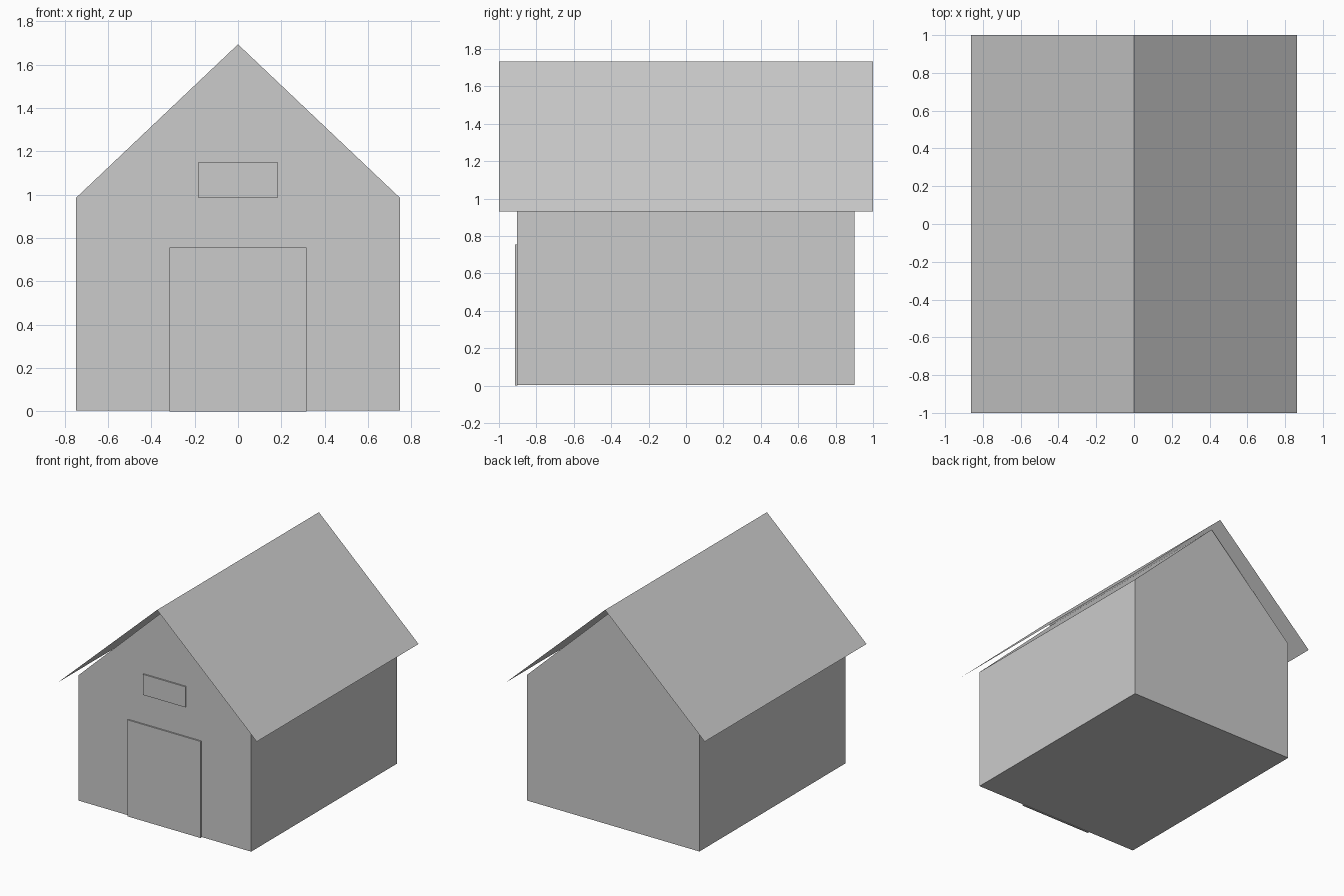
import bpy
import bmesh

cube = bpy.data.objects.get("Cube")
if cube:
    bpy.data.objects.remove(cube, do_unlink=True)

# Plain grey shared by every part
grey = bpy.data.materials.new("plain_grey")
grey.use_nodes = True
colour = (0.6, 0.6, 0.6, 1)
grey.diffuse_color = colour
grey.node_tree.nodes["Principled BSDF"].inputs["Base Color"].default_value = colour


def extruded(name, profile, y0, y1, closed=True):
    """Sweep an x-z profile from y0 to y1; closed profiles become capped solids."""
    bm = bmesh.new()
    front = [bm.verts.new((x, y0, z)) for x, z in profile]
    back = [bm.verts.new((x, y1, z)) for x, z in profile]
    count = len(profile)
    for i in range(count if closed else count - 1):
        j = (i + 1) % count
        bm.faces.new((front[i], front[j], back[j], back[i]))
    if closed:
        bm.faces.new(front)
        bm.faces.new(back[::-1])
        bmesh.ops.recalc_face_normals(bm, faces=bm.faces)
    else:
        for face in bm.faces:
            face.normal_update()
            if face.normal.z < 0:
                face.normal_flip()
    mesh = bpy.data.meshes.new(name)
    bm.to_mesh(mesh)
    bm.free()
    mesh.materials.append(grey)
    obj = bpy.data.objects.new(name, mesh)
    bpy.context.collection.objects.link(obj)
    return obj


def rectangle(half, z0, z1):
    return [(-half, z0), (half, z0), (half, z1), (-half, z1)]


HALF, EAVE, FRONT, BACK = 0.746, 0.986, -0.903, 0.9

# Walls and the gabled loft above them
extruded("walls", rectangle(HALF, 0.004, EAVE), FRONT, BACK)
extruded("gable_loft", [(-HALF, EAVE), (HALF, EAVE), (0, 1.693)], FRONT, BACK)

# Thin overhanging roof sheet
extruded("roof", [(-0.862, 0.932), (0, 1.732), (0.862, 0.932)], -1, 1, closed=False)

# Door and loft hatch, standing slightly proud of the front wall
extruded("door", rectangle(0.317, 0, 0.755), -0.914, FRONT + 0.002)
extruded("loft_hatch", rectangle(0.184, EAVE, 1.147), -0.914, FRONT + 0.002)
